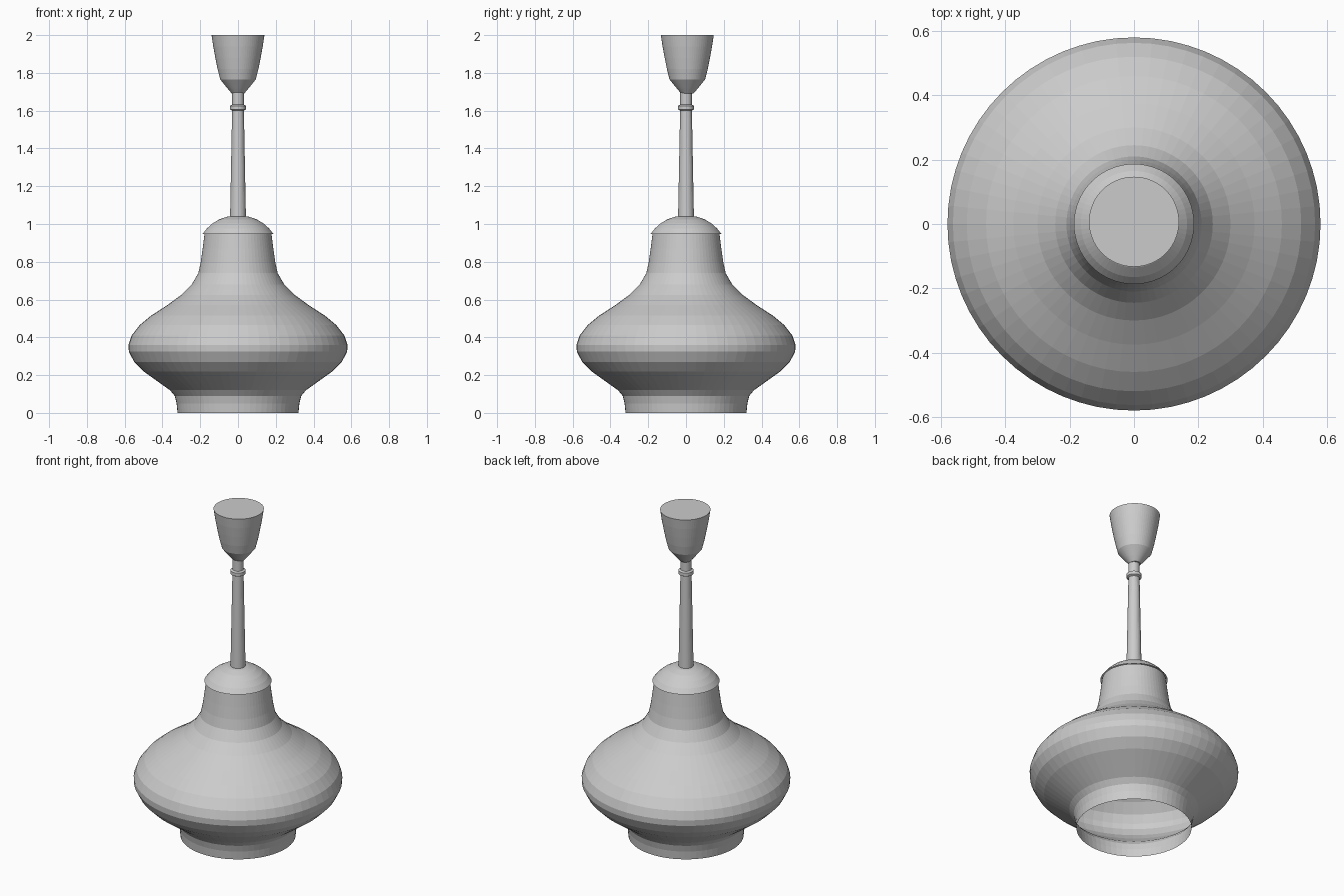
import bpy, bmesh
from math import cos, sin, tau

cube = bpy.data.objects.get("Cube")
if cube:
    bpy.data.objects.remove(cube, do_unlink=True)

SEGMENTS = 64

grey = bpy.data.materials.new("plain grey")
grey.use_nodes = True
colour = (0.6, 0.6, 0.6, 1)
grey.diffuse_color = colour
grey.node_tree.nodes["Principled BSDF"].inputs["Base Color"].default_value = colour


def lathe(name, profile, y=0.0, cap_bottom=False, cap_top=False):
    """Turn a (radius, height) profile, listed bottom to top, around z."""
    bm = bmesh.new()
    rings = []
    for r, z in profile:
        rings.append([bm.verts.new((r * cos(tau * i / SEGMENTS), r * sin(tau * i / SEGMENTS), z))
                      for i in range(SEGMENTS)])
    for low, high in zip(rings, rings[1:]):
        for i in range(SEGMENTS):
            j = (i + 1) % SEGMENTS
            bm.faces.new((low[i], low[j], high[j], high[i]))
    if cap_bottom:
        bm.faces.new(rings[0][::-1])
    if cap_top:
        bm.faces.new(rings[-1])
    mesh = bpy.data.meshes.new(name)
    bm.to_mesh(mesh)
    bm.free()
    mesh.materials.append(grey)
    obj = bpy.data.objects.new(name, mesh)
    obj.location.y = y
    bpy.context.collection.objects.link(obj)
    return obj


# Bell-shaped shade, open below
lathe("shade", [
    (0.32, 0), (0.325, 0.05), (0.335, 0.09), (0.36, 0.12), (0.43, 0.17),
    (0.50, 0.22), (0.55, 0.27), (0.578, 0.325), (0.58, 0.36), (0.563, 0.41),
    (0.52, 0.465), (0.46, 0.515), (0.375, 0.57), (0.30, 0.625), (0.245, 0.68),
    (0.21, 0.74), (0.197, 0.80), (0.187, 0.87), (0.177, 0.95)])

# Domed cover over the neck of the shade
lathe("shade_cover", [
    (0.187, 0.948), (0.165, 0.976), (0.135, 1.003), (0.10, 1.024),
    (0.06, 1.038), (0.035, 1.042)], cap_top=True)

# Tapered hanging rod and its collar
lathe("rod", [(0.042, 1.03), (0.031, 1.61), (0.031, 1.70)], cap_bottom=True, cap_top=True)
lathe("rod_collar", [(0.031, 1.60), (0.042, 1.606), (0.042, 1.626), (0.031, 1.632)])

# Ceiling cup, set slightly off centre
lathe("ceiling_cup", [
    (0.032, 1.69), (0.055, 1.717), (0.094, 1.765), (0.108, 1.82),
    (0.12, 1.88), (0.131, 1.94), (0.14, 2.0)], y=0.007, cap_bottom=True, cap_top=True)
